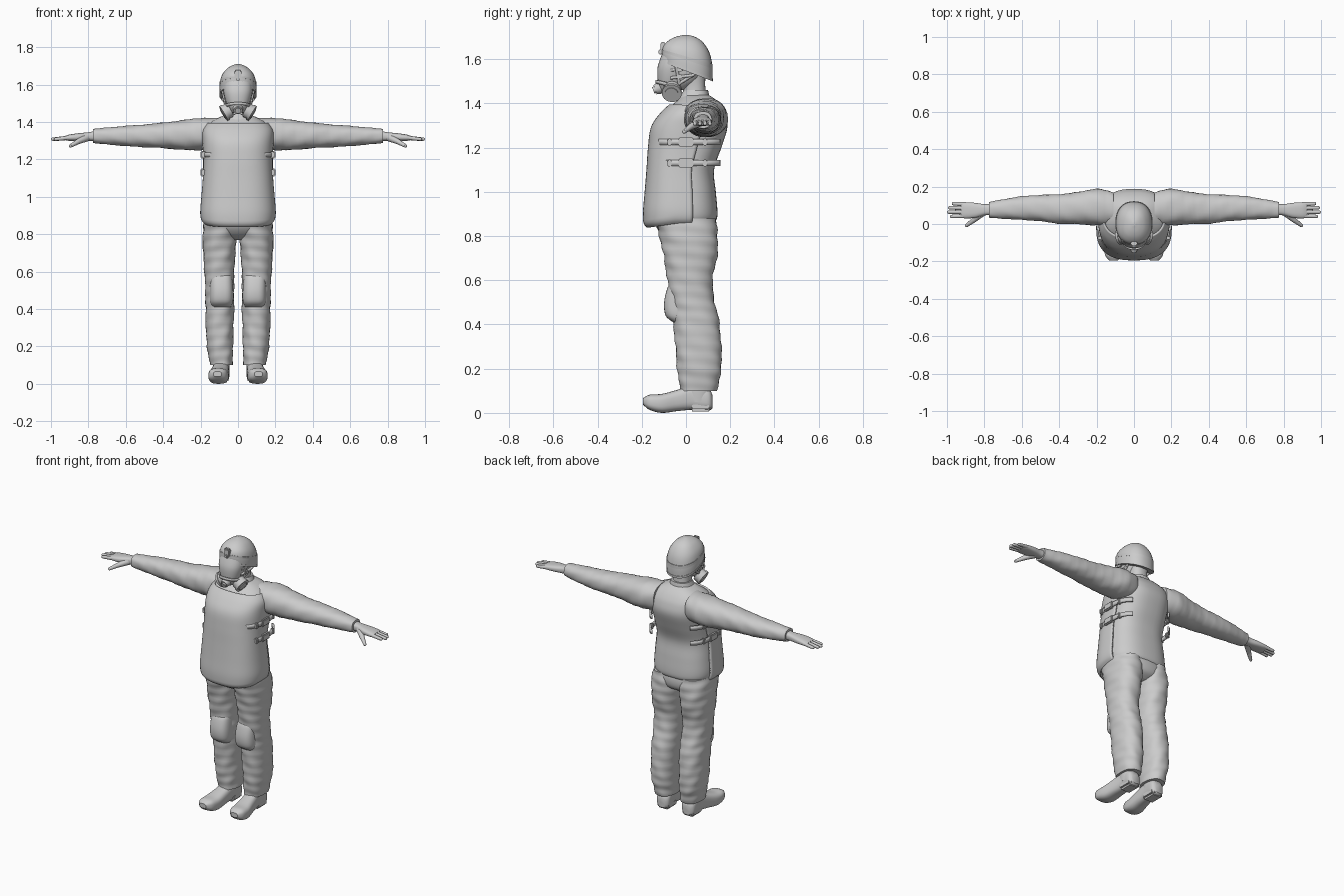
import bpy, bmesh
from math import sin, cos, pi, radians
from mathutils import Vector, Matrix

cube = bpy.data.objects.get("Cube")
if cube:
    bpy.data.objects.remove(cube)

grey = bpy.data.materials.new("plain grey")
grey.use_nodes = True
GREY = (0.6, 0.6, 0.6, 1)
grey.diffuse_color = GREY
grey.node_tree.nodes["Principled BSDF"].inputs["Base Color"].default_value = GREY


def finish(name, bm, mirror=False, thick=0, sharp=40):
    """Turn a bmesh into a smooth object, mirrored across x if asked."""
    bmesh.ops.recalc_face_normals(bm, faces=bm.faces)
    mesh = bpy.data.meshes.new(name)
    bm.to_mesh(mesh)
    bm.free()
    mesh.materials.append(grey)
    mesh.shade_smooth()
    mesh.set_sharp_from_angle(angle=radians(sharp))
    ob = bpy.data.objects.new(name, mesh)
    bpy.context.collection.objects.link(ob)
    if thick:
        mod = ob.modifiers.new("thickness", "SOLIDIFY")
        mod.thickness, mod.offset = thick, 0
    if mirror:
        mod = ob.modifiers.new("mirror", "MIRROR")
        mod.use_mirror_merge = False
    return ob


def spline(rings, steps):
    """Smooth the list of rings with a Catmull-Rom spline."""
    pts = [Vector(r) for r in rings]
    out = []
    for i in range(len(pts) - 1):
        a, b, c, d = pts[max(i - 1, 0)], pts[i], pts[i + 1], pts[min(i + 2, len(pts) - 1)]
        for k in range(steps):
            t = k / steps
            out.append(b + (c - a) * t / 2 + (a - b * 2.5 + c * 2 - d / 2) * t * t
                       + (b * 3 - a - c * 3 + d) * t ** 3 / 2)
    return out + [pts[-1]]


def loft(name, rings, axis="z", power=2.3, steps=5, sides=32, folds=0, arc=None,
         tilt=None, **kw):
    """Skin rounded sections: (position, centre u, centre v, radius u, radius v)."""
    bm = bmesh.new()
    rows = []
    for pos, cu, cv, ru, rv in spline(rings, steps):
        row = []
        count = sides + 1 if arc else sides
        for k in range(count):
            ang = radians(arc[0] + (arc[1] - arc[0]) * k / sides) if arc else 2 * pi * k / sides
            c, s = cos(ang), sin(ang)
            fold = 1 + folds * sin(75 * pos + 3 * ang) * cos(31 * pos - 2 * ang)
            u = cu + ru * fold * abs(c) ** (2 / power) * (1 if c > 0 else -1)
            v = cv + rv * fold * abs(s) ** (2 / power) * (1 if s > 0 else -1)
            co = {"x": (pos, u, v), "y": (u, pos, v), "z": (u, v, pos)}[axis]
            if tilt:
                co = (co[0], co[1], co[2] + tilt(co[1], co[2]))
            row.append(bm.verts.new(co))
        rows.append(row)
    for a, b in zip(rows, rows[1:]):
        for k in range(sides):
            n = (k + 1) % len(a)
            bm.faces.new((a[k], a[n], b[n], b[k]))
    if not arc:
        bm.faces.new(rows[0])
        bm.faces.new(rows[-1])
    return finish(name, bm, **kw)


def tube(name, start, end, r1, r2, tip=False, **kw):
    """Tapered rod, with an optional round tip."""
    a, b = Vector(start), Vector(end)
    turn = (b - a).to_track_quat("Z", "Y").to_matrix().to_4x4()
    bm = bmesh.new()
    bmesh.ops.create_cone(bm, cap_ends=True, segments=20, radius1=r1, radius2=r2,
                          depth=(b - a).length, matrix=Matrix.Translation((a + b) / 2) @ turn)
    if tip:
        bmesh.ops.create_uvsphere(bm, u_segments=16, v_segments=10, radius=r2,
                                  matrix=Matrix.Translation(b))
    return finish(name, bm, **kw)


def box(name, centre, size, **kw):
    bm = bmesh.new()
    bmesh.ops.create_cube(bm, size=1, matrix=Matrix.Translation(centre) @ Matrix.Diagonal((*size, 1)))
    bmesh.ops.bevel(bm, geom=bm.edges[:], offset=min(size) / 4, segments=2, affect="EDGES")
    return finish(name, bm, **kw)


# Jacket body and the vest panel over its front
body = [(.86, 0, -.02, .17, .145), (.88, 0, -.02, .185, .16), (.92, 0, -.02, .19, .162),
        (1, 0, -.02, .184, .155), (1.1, 0, -.02, .176, .147), (1.2, 0, 0, .174, .16),
        (1.29, 0, .02, .178, .167), (1.35, 0, .035, .178, .143), (1.39, 0, .045, .155, .112),
        (1.42, 0, .05, .11, .08), (1.44, 0, .045, .06, .055)]
loft("jacket", body, power=2.6, sides=48)
panel = [(z, x, y, u + .006, v + .006) for z, x, y, u, v in body[:9]]
loft("vest_front", panel, power=2.6, arc=(168, 372), thick=.012, sides=48,
     tilt=lambda y, z: min(0, y + .05) * .15 if z < .9 else 0)
loft("collar", [(1.41, 0, .035, .085, .075), (1.435, 0, .04, .07, .065),
                (1.46, 0, .045, .06, .055)])

# Side straps with buckles
for label, z in (("upper", 1.225), ("lower", 1.13)):
    loft(label + "_side_straps", [(z - .013, 0, .012, .189, .165), (z + .013, 0, .012, .189, .165)],
         power=2.8, steps=1, arc=(-48, 52), thick=.01, mirror=True)
    box(label + "_strap_buckles", (.19, 0, z), (.022, .07, .042), mirror=True)
    for y in (-.075, .085):
        box(label + "_strap_sliders", (.182, y, z), (.024, .018, .034), mirror=True)

# Sleeves
loft("sleeves", [(.11, .08, 1.34, .09, .08), (.2, .09, 1.335, .098, .086),
                 (.3, .085, 1.33, .086, .079), (.4, .08, 1.328, .079, .068),
                 (.5, .085, 1.326, .07, .061), (.6, .085, 1.325, .063, .054),
                 (.7, .08, 1.325, .052, .045), (.775, .075, 1.325, .042, .038)],
     axis="x", folds=.03, mirror=True)

# Hands
loft("palms", [(.76, .077, 1.325, .03, .027), (.8, .076, 1.322, .03, .023),
               (.85, .073, 1.319, .04, .021), (.9, .073, 1.316, .043, .017),
               (.925, .073, 1.314, .038, .011)], axis="x", power=2.6, mirror=True)
for label, y, reach in (("index", .043, .975), ("middle", .064, .99),
                        ("ring", .085, .985), ("little", .105, .965)):
    tube(label + "_fingers", (.9, y, 1.316), (reach, y + (y - .07) * .1, 1.308),
         .0115, .009, tip=True, mirror=True)
tube("thumb_bases", (.81, .062, 1.316), (.855, .022, 1.295), .021, .014, tip=True, mirror=True)
tube("thumb_tips", (.855, .022, 1.295), (.895, -.008, 1.272), .014, .009, tip=True, mirror=True)

# Trousers
loft("trouser_seat", [(.92, 0, -.01, .175, .135), (.85, 0, 0, .18, .138),
                      (.8, 0, .012, .15, .115), (.77, 0, .015, .08, .07)])
loft("trouser_legs", [(.88, .092, -.005, .09, .138), (.8, .097, .012, .092, .132),
                      (.7, .1, .02, .086, .12), (.6, .1, .018, .08, .102),
                      (.5, .098, .03, .077, .1), (.42, .097, .045, .077, .104),
                      (.3, .098, .056, .074, .104), (.2, .096, .06, .07, .1),
                      (.14, .092, .058, .064, .09), (.1, .09, .057, .06, .084)],
     folds=.035, mirror=True, steps=7)
loft("knee_pads", [(.59, .09, -.015, .045, .045), (.57, .09, -.022, .058, .06),
                   (.5, .088, -.025, .063, .074), (.44, .088, -.02, .062, .072),
                   (.41, .088, -.008, .05, .05)], power=2.8, mirror=True)

# Boots
loft("boot_feet", [(.12, .088, .05, .025, .03), (.1, .088, .06, .043, .05),
                   (.03, .09, .07, .042, .056), (-.04, .096, .056, .047, .048),
                   (-.11, .104, .043, .053, .043), (-.165, .108, .048, .047, .034),
                   (-.195, .11, .052, .022, .014)], axis="y", power=2.8, mirror=True)
loft("boot_shafts", [(.05, .09, .055, .042, .055), (.1, .09, .055, .045, .058),
                     (.17, .09, .055, .046, .058)], mirror=True)
box("boot_heels", (.088, .065, .03), (.08, .1, .046), mirror=True)

# Neck, head and face mask
loft("neck", [(1.4, 0, .04, .058, .055), (1.48, 0, .035, .052, .052), (1.56, 0, .02, .06, .07)])
loft("head", [(1.46, 0, -.045, .035, .045), (1.5, 0, -.02, .066, .075),
              (1.57, 0, 0, .08, .1), (1.64, 0, 0, .07, .09)])
loft("mask_visor", [(1.45, 0, -.08, .03, .035), (1.49, 0, -.066, .058, .06),
                    (1.56, 0, -.055, .077, .074), (1.62, 0, -.045, .075, .065)])
loft("visor_frame", [(1.475, 0, -.074, .058, .06), (1.49, 0, -.07, .064, .064)], steps=1,
     arc=(165, 375), thick=.008, tilt=lambda y, z: .25 * (-.07 - y))
tube("mask_valve", (0, -.09, 1.48), (0, -.14, 1.462), .034, .022)
tube("valve_cap", (0, -.138, 1.463), (0, -.148, 1.459), .016, .016)

# Filter canisters
hub, aim = Vector((.035, -.06, 1.47)), Vector((.86, -.1, -.5))
for label, near, far, r in (("filter_stems", -.01, .02, .026), ("filter_bodies", .01, .04, .041),
                            ("filter_rims", .036, .05, .045), ("filter_faces", .05, .054, .03)):
    tube(label, hub + aim * near, hub + aim * far, r, r, mirror=True)

# Helmet with band, front mount and straps
lean = lambda y, z: -.38 * y * min(1, max(0, (1.71 - z) / .13))
loft("helmet", [(1.55, 0, .005, .098, .115), (1.6, 0, .005, .098, .115),
                (1.645, 0, .004, .088, .104), (1.68, 0, .002, .064, .078),
                (1.7, 0, 0, .036, .046), (1.71, 0, 0, .008, .01)], tilt=lean)
for label, z, h, r in (("helmet_rim", 1.552, .006, .1), ("helmet_band", 1.605, .008, .0985)):
    loft(label, [(z - h, 0, .005, r, r + .017), (z + h, 0, .005, r, r + .017)],
         steps=1, tilt=lean)
box("helmet_mount", (0, -.104, 1.652), (.038, .024, .05))
box("mount_clip", (0, -.116, 1.632), (.022, .016, .022))
for start, end in (((.084, -.045, 1.57), (.066, -.03, 1.49)), ((.082, .05, 1.54), (.066, -.03, 1.49)),
                   ((.066, -.03, 1.49), (.02, -.06, 1.445))):
    tube("chin_straps", start, end, .007, .007, tip=True, mirror=True)
for z in (1.515, 1.55):
    tube("mask_straps", (.07, -.07, z), (.08, .03, z + .012), .007, .007, mirror=True)
    box("mask_strap_buckles", (.08, -.03, z + .005), (.014, .026, .02), mirror=True)
